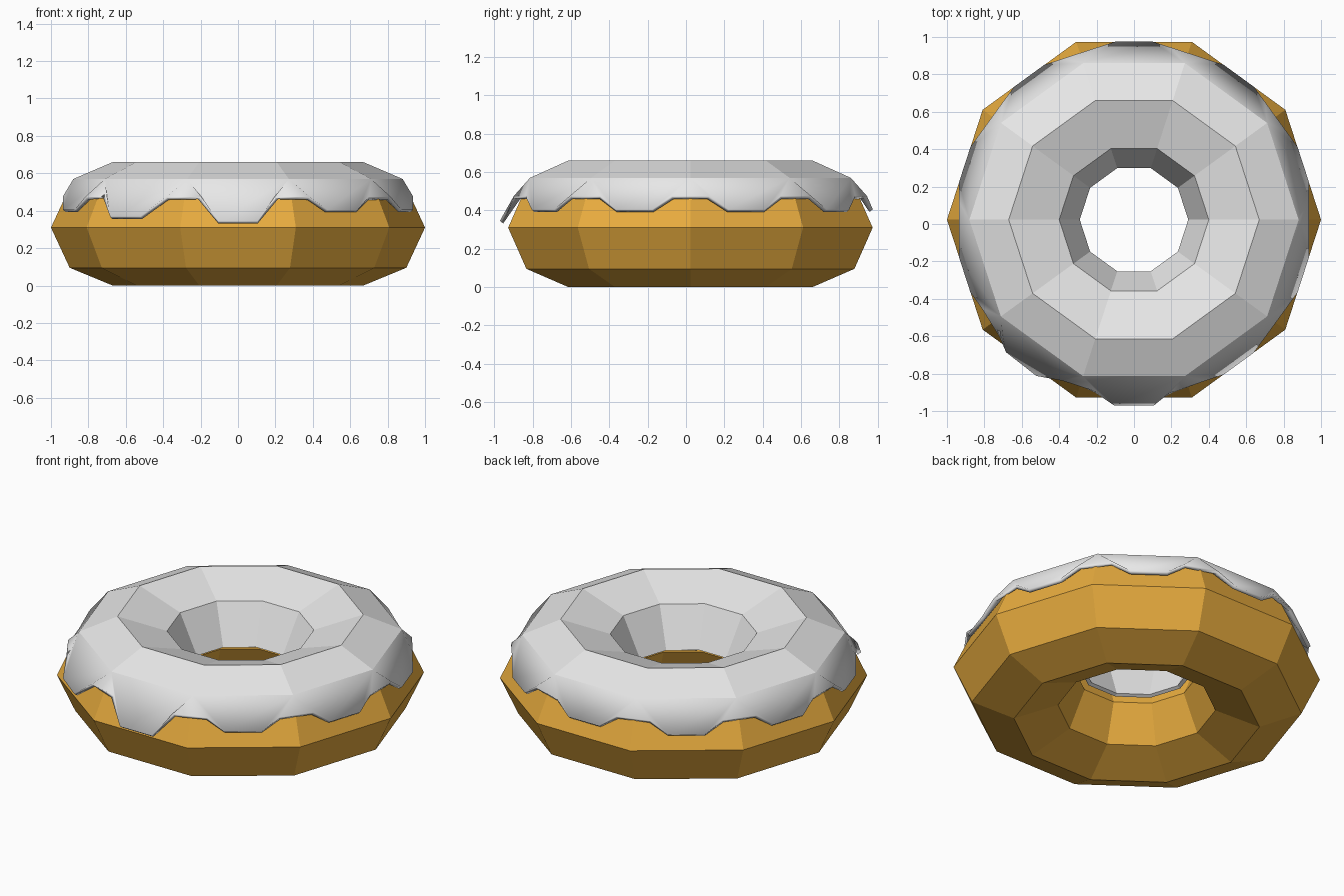
import bpy, bmesh
from math import sin, cos, radians

cube = bpy.data.objects.get("Cube")
if cube:
    bpy.data.objects.remove(cube)

SIDES = 10
STEP = 360 / SIDES
CENTRE_Y = 0.023


def material(name, rgb):
    m = bpy.data.materials.new(name)
    m.use_nodes = True
    m.diffuse_color = (*rgb, 1)
    m.node_tree.nodes["Principled BSDF"].inputs["Base Color"].default_value = (*rgb, 1)
    return m


def add_object(name, bm, mat):
    mesh = bpy.data.meshes.new(name)
    bm.to_mesh(mesh)
    bm.free()
    obj = bpy.data.objects.new(name, mesh)
    bpy.context.collection.objects.link(obj)
    mesh.materials.append(mat)
    obj.location.y = CENTRE_Y
    return obj


def polar(bm, r, degrees, z):
    a = radians(degrees)
    return bm.verts.new((r * cos(a), r * sin(a), z))


def ring(bm, r, z):
    return [polar(bm, r, i * STEP, z) for i in range(SIDES)]


def bridge(bm, lower, upper):
    for i in range(SIDES):
        j = (i + 1) % SIDES
        bm.faces.new((lower[i], lower[j], upper[j], upper[i]))


# Dough: an eight-point profile swept round ten sides
bm = bmesh.new()
profile = [(1, .31), (.9, .525), (.67, .62), (.43, .525),
           (.335, .31), (.43, .095), (.67, 0), (.9, .095)]
rings = [ring(bm, r, z) for r, z in profile]
for k, lower in enumerate(rings):
    bridge(bm, lower, rings[(k + 1) % len(rings)])
add_object("dough", bm, material("golden dough", (.82, .42, .05)))

# Icing: faceted top rings, then a skirt with one drip per side
bm = bmesh.new()
rings = [ring(bm, r, z) for r, z in [(.88, .57), (.67, .66), (.40, .57), (.29, .34)]]
for lower, upper in zip(rings, rings[1:]):
    bridge(bm, lower, upper)

# Longer drips by side: radius, height, sideways shift in degrees
long_drips = {6: (.985, .37, -2), 7: (1.0, .345, 0)}
skirt = []
for i in range(SIDES):
    r, z, shift = long_drips.get(i, (.957, .405, 0))
    a = i * STEP
    skirt.append([polar(bm, .942, a + 6, .475),
                  polar(bm, r, a + 12 + shift, z),
                  polar(bm, r, a + 24 + shift, z),
                  polar(bm, .942, a + 30, .475)])

rim = rings[0]
for i, (gap_a, drip_a, drip_b, gap_b) in enumerate(skirt):
    a, b = rim[i], rim[(i + 1) % SIDES]
    for corners in [(gap_a, drip_a, a), (drip_a, drip_b, b, a),
                    (drip_b, gap_b, b), (skirt[i - 1][3], gap_a, a)]:
        bm.faces.new(corners).smooth = True

icing = add_object("icing", bm, material("white icing", (.8, .8, .8)))
shell = icing.modifiers.new("thickness", "SOLIDIFY")
shell.thickness = 0.022
shell.offset = -1
